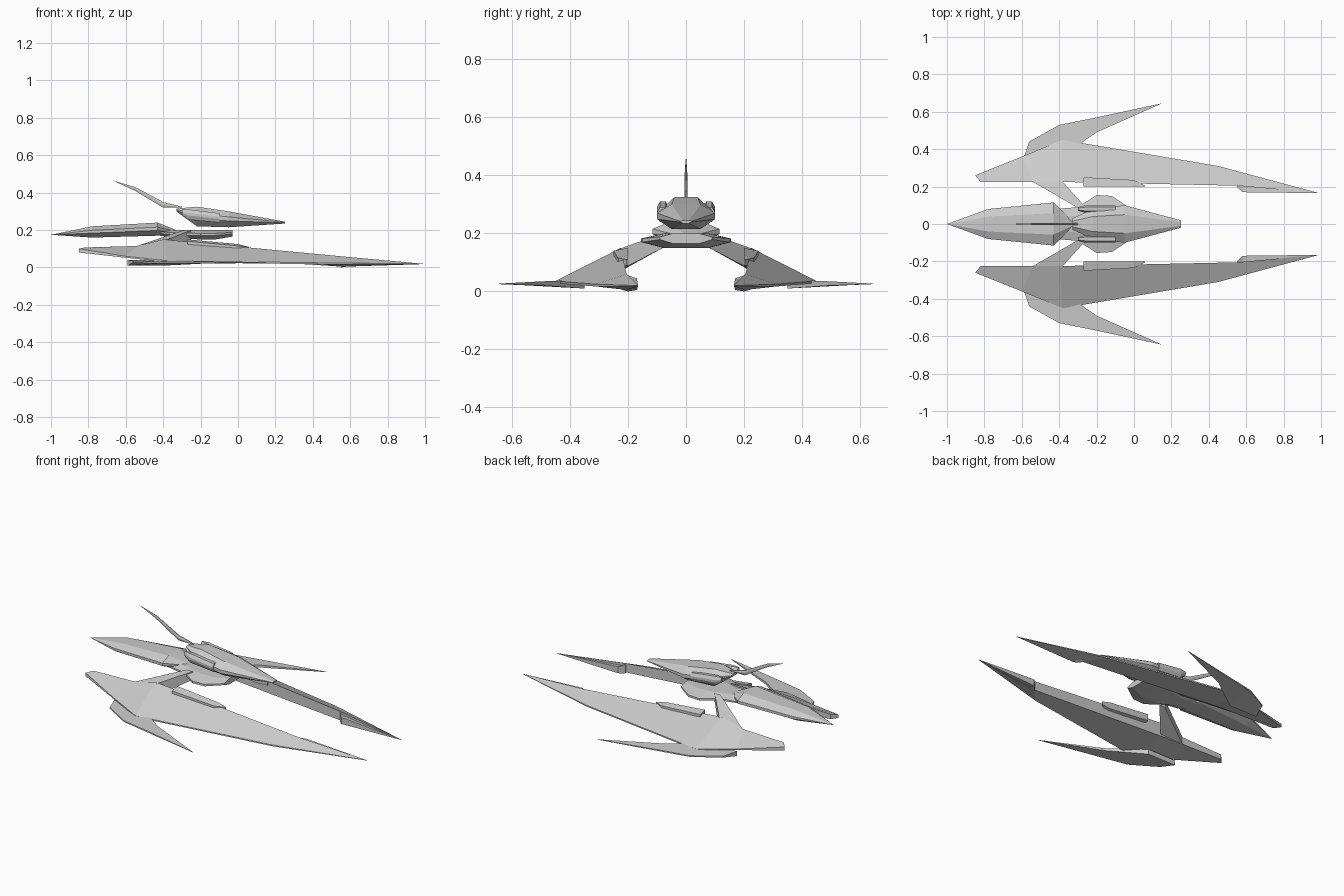
import bpy, bmesh

if "Cube" in bpy.data.objects:
    bpy.data.objects.remove(bpy.data.objects["Cube"], do_unlink=True)

grey = (0.6, 0.6, 0.6, 1)
hull_material = bpy.data.materials.new("light_grey_hull")
hull_material.use_nodes = True
hull_material.diffuse_color = grey
hull_material.node_tree.nodes["Principled BSDF"].inputs["Base Color"].default_value = grey


def loft(name, rings, mirrored):
    """Skin a row of matching rings into a closed, flat-faced solid."""
    bm = bmesh.new()
    loops = [[bm.verts.new(point) for point in ring] for ring in rings]
    for near, far in zip(loops, loops[1:]):
        for i in range(len(near)):
            bm.faces.new((near[i - 1], near[i], far[i], far[i - 1]))
    bm.faces.new(loops[0])
    bm.faces.new(loops[-1])
    bmesh.ops.remove_doubles(bm, verts=bm.verts, dist=0.0005)
    bmesh.ops.recalc_face_normals(bm, faces=bm.faces)
    mesh = bpy.data.meshes.new(name)
    bm.to_mesh(mesh)
    bm.free()
    mesh.materials.append(hull_material)
    part = bpy.data.objects.new(name, mesh)
    bpy.context.collection.objects.link(part)
    if mirrored:
        modifier = part.modifiers.new("other_side", 'MIRROR')
        modifier.use_axis = (False, True, False)
        modifier.use_mirror_merge = False


def spindle(name, stations, offset=0.0):
    """Faceted body along x; each station is x, half width, bottom, top."""
    half = [(0.5, 1), (1, 0.65), (1, 0.4), (0.5, 0)]
    section = half + [(-across, up) for across, up in reversed(half)]
    rings = []
    for x, width, bottom, top in stations:
        rings.append([(x, offset + width * across, bottom + (top - bottom) * up)
                      for across, up in section])
    loft(name, rings, mirrored=offset > 0)


def rib(inner, outer, inner_depth, outer_depth=0.008):
    """Upright four-sided section hanging below an inner and an outer point."""
    def below(point, depth):
        x, y, z = point
        return (x, y, z - depth)
    return [inner, below(inner, inner_depth), below(outer, outer_depth), outer]


def ribbed(name, *ribs):
    """Left and right part skinned over its ribs."""
    loft(name, ribs, mirrored=True)


# Central fuselage: cockpit pod, hull plate, tail plate and dorsal fin
spindle("cockpit", [(-.33, .03, .3, .315), (-.22, .08, .22, .325),
                    (-.05, .1, .215, .3), (.25, .02, .235, .245)])
spindle("lower_body", [(-.42, .08, .17, .2), (-.3, .09, .155, .2),
                       (-.2, .155, .15, .2), (-.12, .15, .15, .2),
                       (-.03, .09, .165, .2)])
spindle("tail", [(-1, 0, .175, .175), (-.78, .08, .16, .22),
                 (-.43, .115, .17, .24), (-.33, .02, .175, .2)])
spindle("dorsal_fin", [(-.67, 0, .465, .465), (-.55, .004, .41, .43),
                       (-.4, .006, .32, .35), (-.3, .006, .32, .325)])

# Raised intake on each side of the cockpit
spindle("side_intake", [(-.3, .01, .28, .31), (-.26, .02, .255, .31),
                        (-.1, .02, .24, .29)], offset=.08)

# Wing: ribs from the blunt rear to the pointed nose
wing_tip = (.99, .165, .02)
ribbed("side_wing",
       rib((-.82, .225, .107), (-.85, .26, .1), .03, .02),
       rib((-.54, .225, .115), (-.6, .36, .06), .045),
       rib((-.4, .225, .15), (-.38, .45, .036), .085),
       rib((.55, .205, .06), (.45, .31, .025), .055),
       rib(wing_tip, wing_tip, .002, .002))

# Step along the inner side of the wing nose
ribbed("wing_nose_step",
       rib((.55, .2, .055), (.55, .22, .045), .055, .04),
       rib((.58, .17, .045), (.58, .21, .04), .04, .03),
       rib(wing_tip, wing_tip, .002, .002))

# Raking strut joining wing and hull plate, rear edge then front edge
ribbed("wing_strut",
       rib((-.29, .08, .2), (-.54, .225, .115), .05, .045),
       rib((-.25, .08, .2), (-.39, .235, .145), .05, .075))

# Slim gun on the inner wing edge
ribbed("wing_gun",
       rib((-.27, .2, .15), (-.27, .25, .14), .04, .04),
       rib((0, .2, .125), (0, .235, .115), .04, .04),
       rib((.06, .2, .11), (.06, .205, .11), .02, .02))

# Outboard blade below each wing
blade_tip = (.15, .645, .027)
ribbed("outboard_blade",
       rib((-.59, .35, .04), (-.56, .44, .035), .03),
       rib((-.4, .35, .04), (-.4, .53, .03), .03),
       rib((-.2, .49, .035), (-.2, .57, .03), .015),
       rib(blade_tip, blade_tip, .002, .002))
